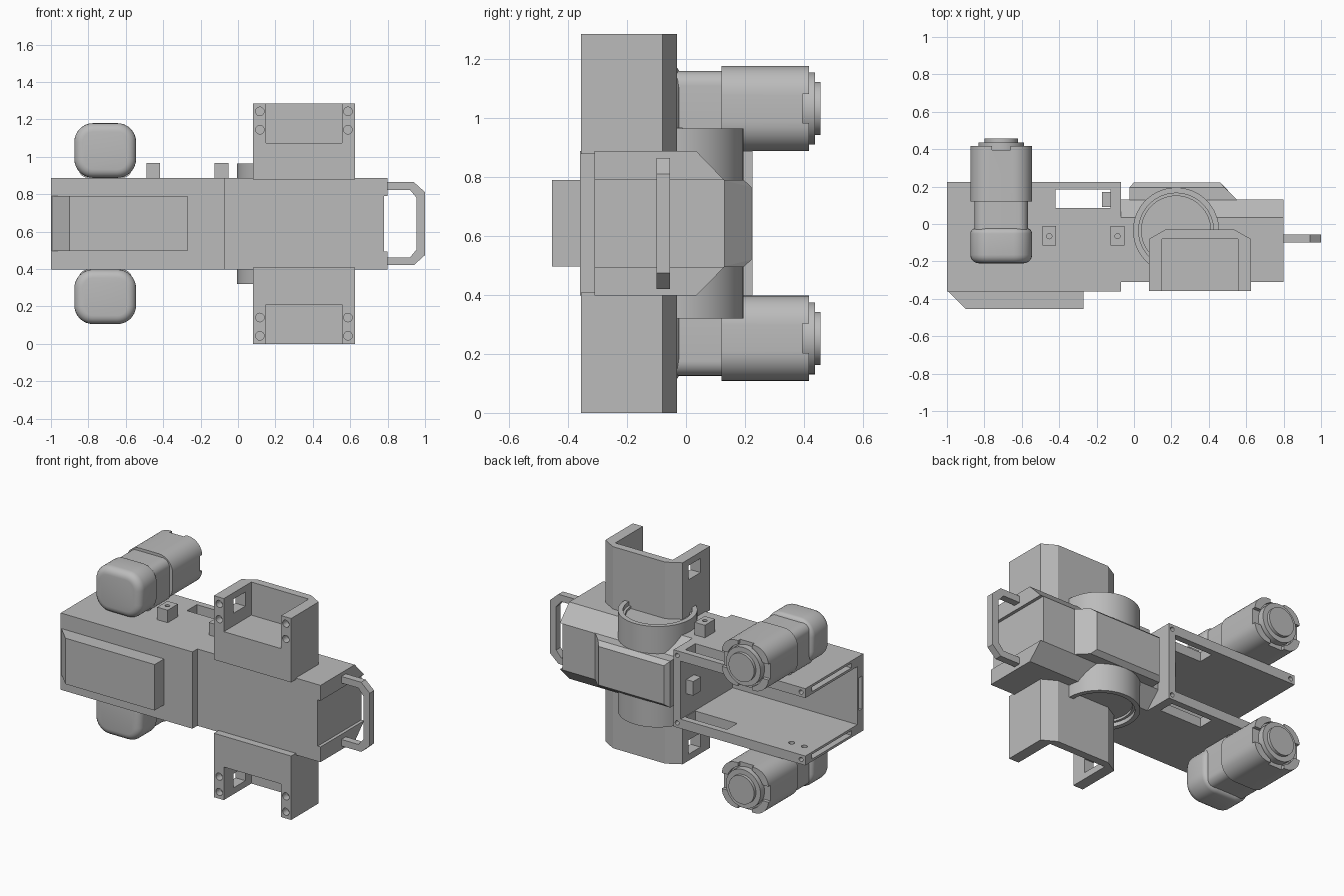
import bpy, bmesh, math
from mathutils import Matrix, Vector

if "Cube" in bpy.data.objects:
    bpy.data.objects.remove(bpy.data.objects["Cube"])

grey = bpy.data.materials.new("plain grey")
grey.use_nodes = True
COLOUR = (0.5, 0.5, 0.5, 1)
grey.diffuse_color = COLOUR
grey.node_tree.nodes["Principled BSDF"].inputs["Base Color"].default_value = COLOUR

MID = 0.643  # height of the mirror plane
TOP, BOTTOM = 0.888, 0.398


def box(x0, x1, y0, y1, z0, z1):
    bm = bmesh.new()
    size = Matrix.Diagonal((x1 - x0, y1 - y0, z1 - z0, 1))
    middle = Matrix.Translation(((x0 + x1) / 2, (y0 + y1) / 2, (z0 + z1) / 2))
    bmesh.ops.create_cube(bm, size=1, matrix=middle @ size)
    return bm


def prism(points, axis, lo, hi):
    """Extrude a closed outline along an axis; outline uses the other two axes in order."""
    bm = bmesh.new()
    verts = []
    for a, b in points:
        co = [a, b]
        co.insert(axis, lo)
        verts.append(bm.verts.new(co))
    face = bm.faces.new(verts)
    new = bmesh.ops.extrude_face_region(bm, geom=[face])["geom"]
    move = Vector([hi - lo if i == axis else 0 for i in range(3)])
    bmesh.ops.translate(bm, vec=move, verts=[g for g in new if isinstance(g, bmesh.types.BMVert)])
    bmesh.ops.recalc_face_normals(bm, faces=bm.faces)
    return bm


def cylinder(centre, radius, depth, axis="Z", sides=48):
    bm = bmesh.new()
    turn = Matrix.Rotation(math.pi / 2, 4, "X") if axis == "Y" else Matrix()
    bmesh.ops.create_cone(bm, cap_ends=True, segments=sides, radius1=radius, radius2=radius,
                          depth=depth, matrix=Matrix.Translation(centre) @ turn)
    return bm


def to_object(name, bm):
    mesh = bpy.data.meshes.new(name)
    bm.to_mesh(mesh)
    bm.free()
    mesh.materials.append(grey)
    obj = bpy.data.objects.new(name, mesh)
    bpy.context.collection.objects.link(obj)
    return obj


def smooth(obj):
    bpy.ops.object.select_all(action="DESELECT")
    obj.select_set(True)
    bpy.context.view_layer.objects.active = obj
    bpy.ops.object.shade_smooth_by_angle(angle=math.radians(32))


def part(name, bm, cuts=(), mirror=False, rounded=False):
    """Make an object, cut holes in it and optionally add its copy below."""
    obj = to_object(name, bm)
    cutters = [to_object("cutter", c) for c in cuts]
    for cutter in cutters:
        cutter.hide_render = True
        mod = obj.modifiers.new("cut", "BOOLEAN")
        mod.operation, mod.solver, mod.object = "DIFFERENCE", "EXACT", cutter
    if cutters:
        graph = bpy.context.evaluated_depsgraph_get()
        baked = bpy.data.meshes.new_from_object(obj.evaluated_get(graph))
        obj.modifiers.clear()
        obj.data = baked
        for cutter in cutters:
            bpy.data.objects.remove(cutter)
    pair = [obj]
    if mirror:
        low = obj.copy()
        low.data = obj.data.copy()
        low.data.transform(Matrix.Translation((0, 0, 2 * MID)) @ Matrix.Diagonal((1, 1, -1, 1)))
        low.data.flip_normals()
        obj.name, low.name = "upper_" + name, "lower_" + name
        bpy.context.collection.objects.link(low)
        pair.append(low)
    if rounded:
        for o in pair:
            smooth(o)


def rounded_box(dims, radius, front=0, back=0):
    """Box with its lengthwise (y) edges rounded, and optionally its end rims."""
    bm = box(*dims)
    along = [e for e in bm.edges if abs(e.verts[0].co.y - e.verts[1].co.y) > 0.01]
    bmesh.ops.bevel(bm, geom=along, offset=radius, segments=8, profile=0.5, affect="EDGES")
    for y, size in ((dims[2], front), (dims[3], back)):
        if size:
            rim = [e for e in bm.edges if all(abs(v.co.y - y) < 1e-4 for v in e.verts)]
            bmesh.ops.bevel(bm, geom=rim, offset=size, segments=5, profile=0.5, affect="EDGES")
    return bm


# Open housing: hollow towards the back and the -x end
WALL = 0.06
cuts = [box(-1.1, -0.12, -0.30, 0.4, BOTTOM + WALL, TOP - WALL),
        box(-0.42, -0.125, 0.085, 0.185, 0.3, 1.0),
        box(-1.1, -0.96, -0.345, -0.315, 0.54, 0.75)]
for z in (BOTTOM + WALL / 2, TOP - WALL / 2):
    cuts.append(box(-1.1, -0.96, -0.24, 0.16, z - 0.015, z + 0.015))
    for x in (-0.97, -0.095):
        cuts.append(cylinder((x, 0.22, z), 0.014, 0.1, "Y", 16))
for x in (-0.92, -0.83):
    cuts.append(cylinder((x, 0.12, BOTTOM), 0.018, 0.2, "Z", 16))
part("housing", box(-1, -0.07, -0.36, 0.225, BOTTOM, TOP), cuts)
part("inner_stub", box(-0.17, -0.11, 0.09, 0.17, 0.60, 0.69))

# Raised panel on the front of the housing
part("front_panel", prism([(-1, -0.355), (-0.9, -0.455), (-0.27, -0.455), (-0.27, -0.355)],
                          2, 0.497, 0.79))

# Main block with bevelled back edges and a shallow notch in its end
outline = [(-0.31, BOTTOM), (0.035, BOTTOM), (0.13, 0.495), (0.13, 0.79), (0.035, TOP), (-0.31, TOP)]
part("main_block", prism(outline, 0, -0.08, 0.8), [box(0.78, 0.9, -0.5, 0.5, 0.495, 0.79)])

# Faceted cover on the back of the main block
bm = bmesh.new()
for y, x0, x1, h in ((0.12, -0.025, 0.56, 0.148), (0.195, -0.025, 0.485, 0.148), (0.223, 0, 0.46, 0.123)):
    for x in (x0, x1):
        for s in (-1, 1):
            bm.verts.new((x, y, MID + s * h))
bmesh.ops.convex_hull(bm, input=bm.verts)
bmesh.ops.dissolve_limit(bm, angle_limit=0.01, verts=bm.verts, edges=bm.edges)
part("back_cover", bm)

# Grab handle on the +x end
outer = [(0.78, 0.222), (0.94, 0.222), (1.0, 0.168)]
inner = [(0.955, 0.138), (0.92, 0.18), (0.78, 0.18)]
upper = [(x, MID + h) for x, h in outer]
lower = [(x, MID - h) for x, h in reversed(outer)]
hollow = [(x, MID - h) for x, h in reversed(inner)] + [(x, MID + h) for x, h in inner]
part("handle", prism(upper + lower + hollow, 1, -0.10, -0.055))

# Pivot drum through the main block, with recessed stepped ends
AX, AY = 0.225, -0.035
part("drum", cylinder((AX, AY, 0.8), 0.23, 0.33, sides=64),
     [cylinder((AX, AY, 0.965), 0.2, 0.05, sides=64), cylinder((AX, AY, 0.945), 0.185, 0.04, sides=64)],
     mirror=True, rounded=True)

# Arm brackets: trays open to the front and the outer end
cuts = [box(0.15, 0.555, -0.5, -0.08, 1.075, 1.4), box(0.0, 0.2, -0.26, -0.14, 1.155, 1.245)]
for x in (0.117, 0.588):
    for z in (1.145, 1.243):
        cuts.append(cylinder((x, -0.36, z), 0.023, 0.1, "Y", 20))
part("arm_bracket", prism([(0.08, -0.357), (0.625, -0.357), (0.625, -0.08), (0.537, -0.03),
                           (0.168, -0.03), (0.08, -0.08)], 2, TOP - 0.01, 2 * MID), cuts, mirror=True)

# Motors above and below the housing
MX, MZ = -0.71, 1.033
part("motor_nose", rounded_box((MX - 0.165, MX + 0.165, -0.21, -0.022, TOP, 1.18), 0.1, 0.045, 0.03),
     mirror=True, rounded=True)
part("motor_waist", rounded_box((MX - 0.142, MX + 0.142, -0.06, 0.13, TOP, 1.16), 0.05),
     mirror=True, rounded=True)
part("motor_case", rounded_box((MX - 0.165, MX + 0.165, 0.12, 0.418, TOP, 1.178), 0.1),
     [cylinder((MX, 0.418, MZ), 0.132, 0.04, "Y"),
      box(MX - 0.3, MX + 0.3, 0.396, 0.5, MZ - 0.05, MZ + 0.05),
      box(MX - 0.05, MX + 0.05, 0.396, 0.5, MZ - 0.3, MZ + 0.3)], mirror=True, rounded=True)
for name, radius, end in (("motor_flange", 0.122, 0.437), ("motor_cap", 0.09, 0.456)):
    part(name, cylinder((MX, (0.38 + end) / 2, MZ), radius, end - 0.38, "Y"), mirror=True, rounded=True)

# Drilled lugs on top of the housing
for side, x in (("right", -0.453), ("left", -0.088)):
    part(side + "_lug", box(x - 0.037, x + 0.037, -0.115, -0.012, TOP - 0.01, 0.968),
         [cylinder((x, -0.065, 0.968), 0.014, 0.1, "Z", 16)])
